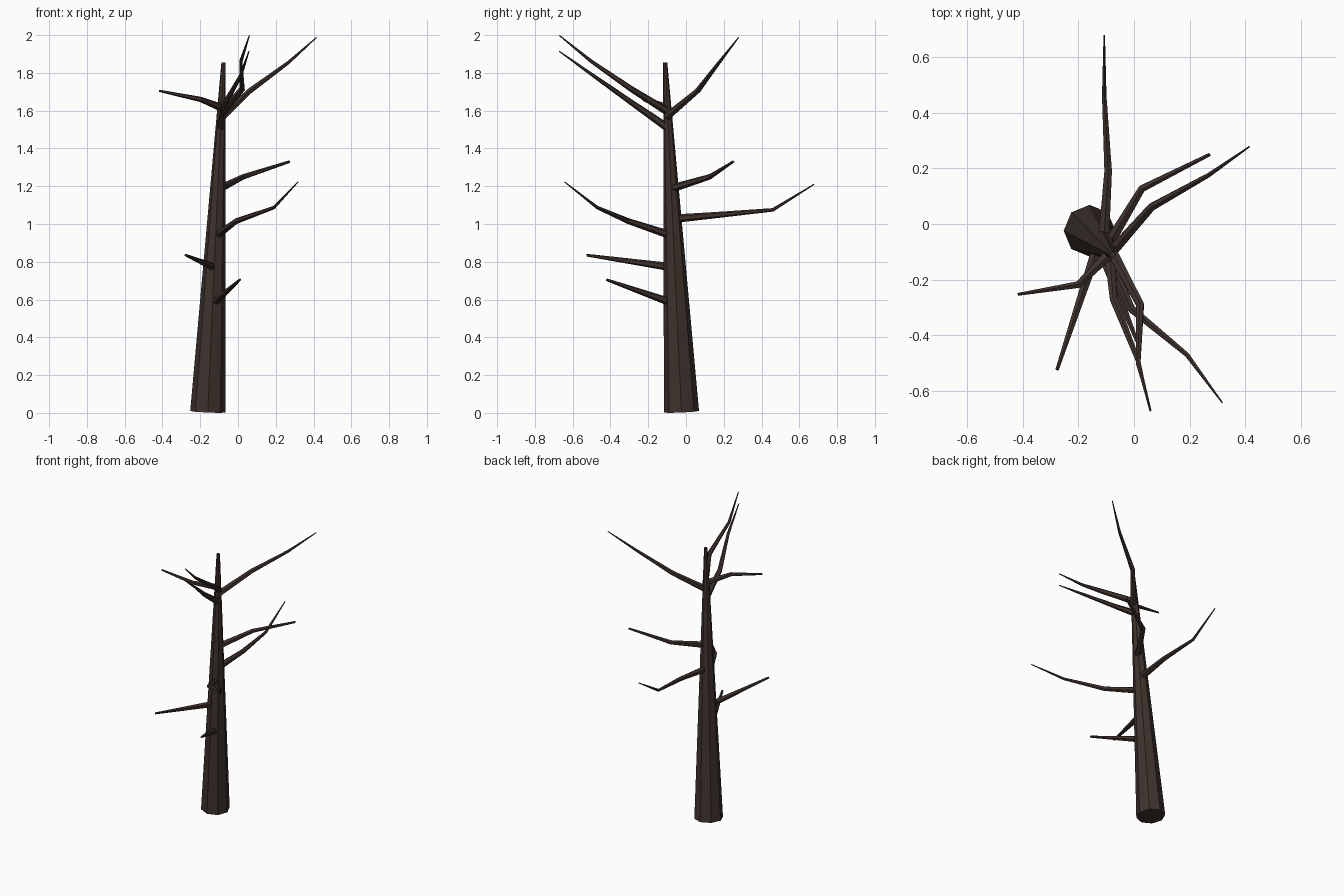
import bpy, bmesh, math
from mathutils import Vector

if "Cube" in bpy.data.objects:
    bpy.data.objects.remove(bpy.data.objects["Cube"])

bark = bpy.data.materials.new("dark bark")
bark.diffuse_color = (0.048, 0.032, 0.026, 1)
bark.use_nodes = True
bark.node_tree.nodes["Principled BSDF"].inputs["Base Color"].default_value = bark.diffuse_color


def limb(name, points, radii, sides):
    """Tapered, flat-faced tube through the points, with a ring square to the path at each."""
    pts = [Vector(p) for p in points]
    bm = bmesh.new()
    rings = []
    for i, p in enumerate(pts):
        t = Vector()
        if i > 0:
            t += (p - pts[i - 1]).normalized()
        if i < len(pts) - 1:
            t += (pts[i + 1] - p).normalized()
        t.normalize()
        ref = Vector((1, 0, 0)) if abs(t.z) > 0.9 else Vector((0, 0, 1))
        u = (ref - t * ref.dot(t)).normalized()
        v = t.cross(u)
        rings.append([bm.verts.new(p + radii[i] * (u * math.cos(a) + v * math.sin(a)))
                      for a in (2 * math.pi * k / sides for k in range(sides))])
    for a, b in zip(rings, rings[1:]):
        for k in range(sides):
            j = (k + 1) % sides
            bm.faces.new((a[k], a[j], b[j], b[k]))
    bm.faces.new(rings[0][::-1])
    bm.faces.new(rings[-1])
    mesh = bpy.data.meshes.new(name)
    bm.to_mesh(mesh)
    bm.free()
    mesh.materials.append(bark)
    bpy.context.collection.objects.link(bpy.data.objects.new(name, mesh))


# Leaning trunk
limb("trunk", [(-0.16, -0.024, 0.006), (-0.077, -0.11, 1.855)], [0.093, 0.011], 8)

# Branches: path from inside the trunk to the tip, then base and tip radius
branches = {
    "low_front_branch": ([(-0.125, -0.08, 0.585), (0.01, -0.42, 0.705)], 0.022, 0.007),
    "low_left_branch": ([(-0.13, -0.08, 0.772), (-0.277, -0.525, 0.835)], 0.022, 0.007),
    "middle_front_branch": ([(-0.11, -0.08, 0.94), (-0.01, -0.305, 1.015),
                             (0.19, -0.47, 1.087), (0.317, -0.642, 1.222)], 0.022, 0.003),
    "middle_back_branch": ([(-0.108, -0.04, 1.03), (-0.093, 0.19, 1.05),
                            (-0.107, 0.46, 1.075), (-0.107, 0.678, 1.21)], 0.022, 0.003),
    "middle_right_branch": ([(-0.09, -0.07, 1.19), (0.028, 0.127, 1.25),
                             (0.272, 0.25, 1.33)], 0.022, 0.007),
    "upper_right_branch": ([(-0.08, -0.1, 1.57), (0.063, 0.061, 1.705),
                            (0.267, 0.175, 1.855), (0.415, 0.278, 1.987)], 0.022, 0.003),
    "upper_left_branch": ([(-0.08, -0.1, 1.613), (-0.2, -0.218, 1.66),
                           (-0.417, -0.253, 1.705)], 0.022, 0.006),
    "upper_front_branch": ([(-0.085, -0.09, 1.59), (0.022, -0.29, 1.715),
                            (0.015, -0.5, 1.86), (0.06, -0.67, 1.998)], 0.022, 0.003),
    "lower_fork_branch": ([(-0.09, -0.09, 1.505), (-0.073, -0.27, 1.63),
                           (0.014, -0.49, 1.785), (0.058, -0.672, 1.915)], 0.022, 0.003),
}
for name, (path, base, tip) in branches.items():
    n = len(path) - 1
    limb(name, path, [base + (tip - base) * i / n for i in range(n + 1)], 6)
